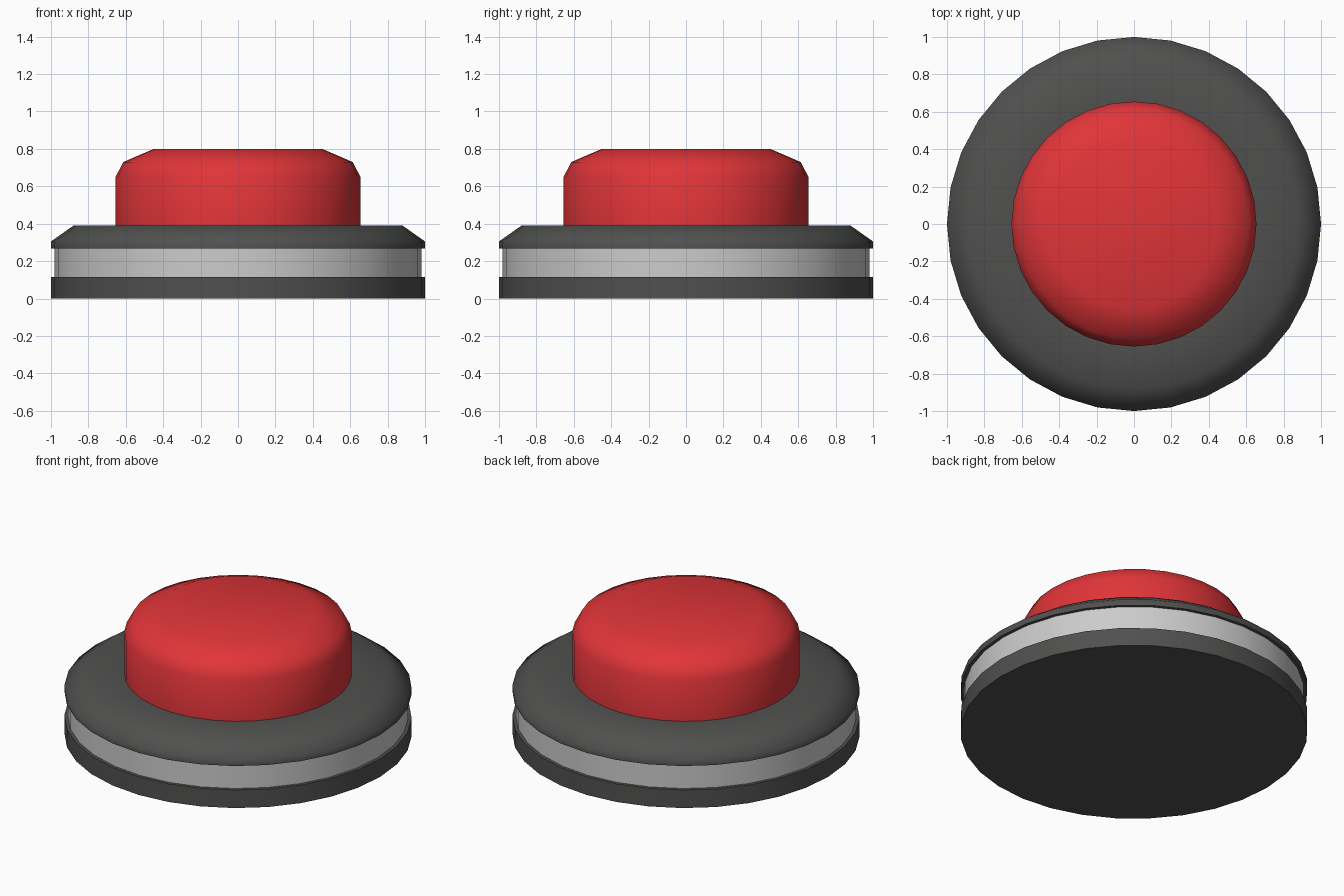
import bpy, bmesh
from math import cos, sin, pi, radians

if "Cube" in bpy.data.objects:
    bpy.data.objects.remove(bpy.data.objects["Cube"])

SIDES = 32


def material(name, color):
    m = bpy.data.materials.new(name)
    m.diffuse_color = color
    m.use_nodes = True
    m.node_tree.nodes["Principled BSDF"].inputs["Base Color"].default_value = m.diffuse_color
    return m


def lathe(name, profile, mat=None, cap_bottom=False, cap_top=False):
    """Turn a bottom-to-top (radius, z) profile around the z axis."""
    bm = bmesh.new()
    rings = [[bm.verts.new((r * cos(2 * pi * i / SIDES), r * sin(2 * pi * i / SIDES), z))
              for i in range(SIDES)] for r, z in profile]
    for a, b in zip(rings, rings[1:]):
        for i in range(SIDES):
            j = (i + 1) % SIDES
            bm.faces.new((a[i], a[j], b[j], b[i]))
    if cap_bottom:
        bm.faces.new(rings[0][::-1])
    if cap_top:
        bm.faces.new(rings[-1])
    mesh = bpy.data.meshes.new(name)
    bm.to_mesh(mesh)
    bm.free()
    obj = bpy.data.objects.new(name, mesh)
    bpy.context.collection.objects.link(obj)
    if mat:
        mesh.materials.append(mat)
    bpy.ops.object.select_all(action='DESELECT')
    obj.select_set(True)
    bpy.context.view_layer.objects.active = obj
    bpy.ops.object.shade_smooth_by_angle(angle=radians(60))
    return obj


red = material("red", (0.75, 0.035, 0.04, 1))
dark = material("dark", (0.08, 0.08, 0.078, 1))

# Base plate with its upper lip
lathe("base", [(1, 0), (1, 0.115), (0.97, 0.115)], dark, cap_bottom=True)

# Grey band, slightly inset
lathe("band", [(0.98, 0.115), (0.98, 0.267)])

# Chamfered collar around the button
lathe("collar", [(0.97, 0.267), (1, 0.267), (1, 0.305), (0.88, 0.39), (0.65, 0.39)], dark)

# Push button with rounded top edge
lathe("button", [(0.655, 0.385), (0.655, 0.65), (0.613, 0.73), (0.45, 0.8)], red, cap_top=True)
